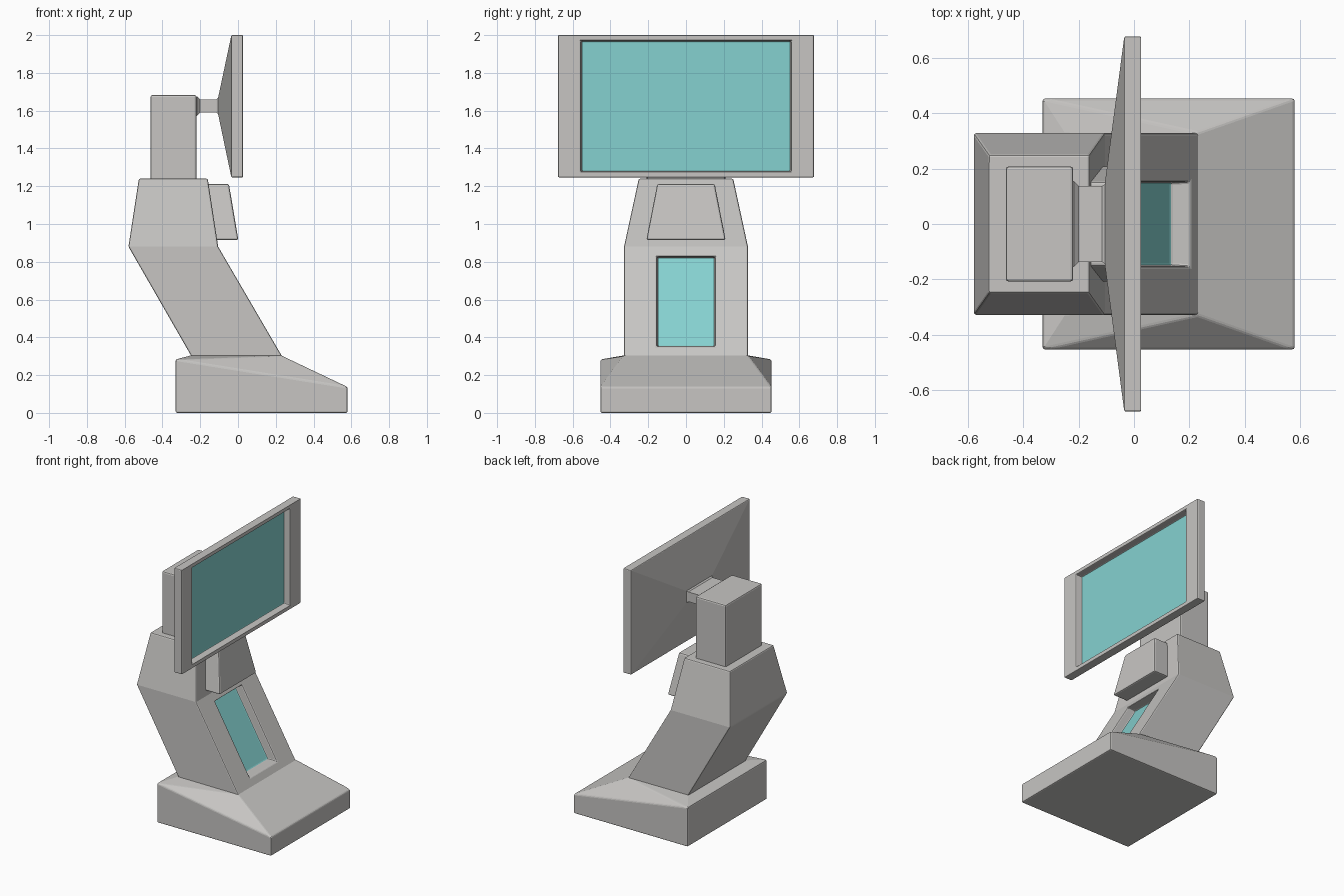
import bpy, bmesh

if "Cube" in bpy.data.objects:
    bpy.data.objects.remove(bpy.data.objects["Cube"])


def material(name, rgb):
    m = bpy.data.materials.new(name)
    m.diffuse_color = (*rgb, 1)
    m.use_nodes = True
    m.node_tree.nodes["Principled BSDF"].inputs["Base Color"].default_value = m.diffuse_color
    return m


GREY = material("warm light grey", (0.57, 0.56, 0.545))
TEAL = material("screen teal", (0.235, 0.64, 0.63))


def rect_z(x0, x1, hy, z0, z1=None):
    """Rectangle seen from above, z0 at x0 and z1 at x1."""
    z1 = z0 if z1 is None else z1
    return [(x0, -hy, z0), (x1, -hy, z1), (x1, hy, z1), (x0, hy, z0)]


def rect_x(x, hy, z0, z1):
    """Rectangle facing +x."""
    return [(x, -hy, z0), (x, hy, z0), (x, hy, z1), (x, -hy, z1)]


def skin(bm, ring, rings, cap_mat=0):
    """Bridge from an existing ring through further rings, then cap."""
    for pts in rings:
        new = [bm.verts.new(p) for p in pts]
        n = len(new)
        for i in range(n):
            j = (i + 1) % n
            bm.faces.new((ring[i], ring[j], new[j], new[i]))
        ring = new
    bm.faces.new(ring).material_index = cap_mat


def loft(rings, cap_mat=0):
    bm = bmesh.new()
    first = [bm.verts.new(p) for p in rings[0]]
    bm.faces.new(first[::-1])
    skin(bm, first, rings[1:], cap_mat)
    bm.verts.ensure_lookup_table()
    return bm


def finish(bm, name, bevel=0.01):
    bmesh.ops.recalc_face_normals(bm, faces=bm.faces[:])
    me = bpy.data.meshes.new(name)
    bm.to_mesh(me)
    bm.free()
    me.materials.append(GREY)
    me.materials.append(TEAL)
    ob = bpy.data.objects.new(name, me)
    bpy.context.collection.objects.link(ob)
    if bevel:
        b = ob.modifiers.new("soft edges", 'BEVEL')
        b.width, b.segments = bevel, 2
        b.limit_method, b.angle_limit = 'ANGLE', 0.55
    return ob


# Wedge base with faceted sloping top
bm = loft([rect_z(-0.33, 0.58, 0.453, 0),
           rect_z(-0.33, 0.58, 0.453, 0.283, 0.137),
           rect_z(-0.25, 0.23, 0.33, 0.304)])
v = bm.verts
bmesh.ops.connect_vert_pair(bm, verts=[v[4], v[9]])
bmesh.ops.connect_vert_pair(bm, verts=[v[7], v[10]])
finish(bm, "base", 0.008)

# Leaning body with a recessed lower screen
bm = loft([rect_z(-0.218, 0.262, 0.328, 0.25),
           rect_z(-0.58, -0.105, 0.328, 0.88),
           rect_z(-0.525, -0.16, 0.25, 1.24)])
v = list(bm.verts)
outer = [v[1], v[2], v[6], v[5]]
bm.faces.remove(bm.faces.get(outer))


def slope_rect(dx, hy, z0, z1):
    a, b = [0.262 - 0.367 * (z - 0.25) / 0.63 + dx for z in (z0, z1)]
    return [(a, -hy, z0), (a, hy, z0), (b, hy, z1), (b, -hy, z1)]


skin(bm, outer, [slope_rect(0, 0.153, 0.35, 0.828),
                 slope_rect(-0.07, 0.15, 0.352, 0.822)], 1)
finish(bm, "body", 0.008)

# Tapered reader box on the upper front
front = [(0.002, -0.21, 0.915), (0.002, 0.21, 0.915),
         (-0.048, 0.152, 1.212), (-0.048, -0.152, 1.212)]
finish(loft([[(x - 0.15, y, z) for x, y, z in front], front]), "reader_box")

# Neck block
finish(loft([rect_z(-0.463, -0.22, 0.208, 1.2),
             rect_z(-0.463, -0.22, 0.208, 1.683)]), "neck")

# Arm flared at both ends
finish(loft([rect_x(-0.23, 0.155, 1.572, 1.676), rect_x(-0.217, 0.155, 1.572, 1.676),
             rect_x(-0.2, 0.137, 1.59, 1.66), rect_x(-0.115, 0.137, 1.59, 1.66),
             rect_x(-0.095, 0.15, 1.575, 1.675)]), "arm", 0)

# Monitor: pyramid back, slab, recessed screen
finish(loft([rect_x(-0.105, 0.15, 1.58, 1.67),
             rect_x(-0.035, 0.678, 1.247, 2.0),
             rect_x(0.026, 0.678, 1.247, 2.0),
             rect_x(0.026, 0.557, 1.276, 1.972),
             rect_x(-0.02, 0.551, 1.28, 1.967)], 1), "monitor", 0.006)
